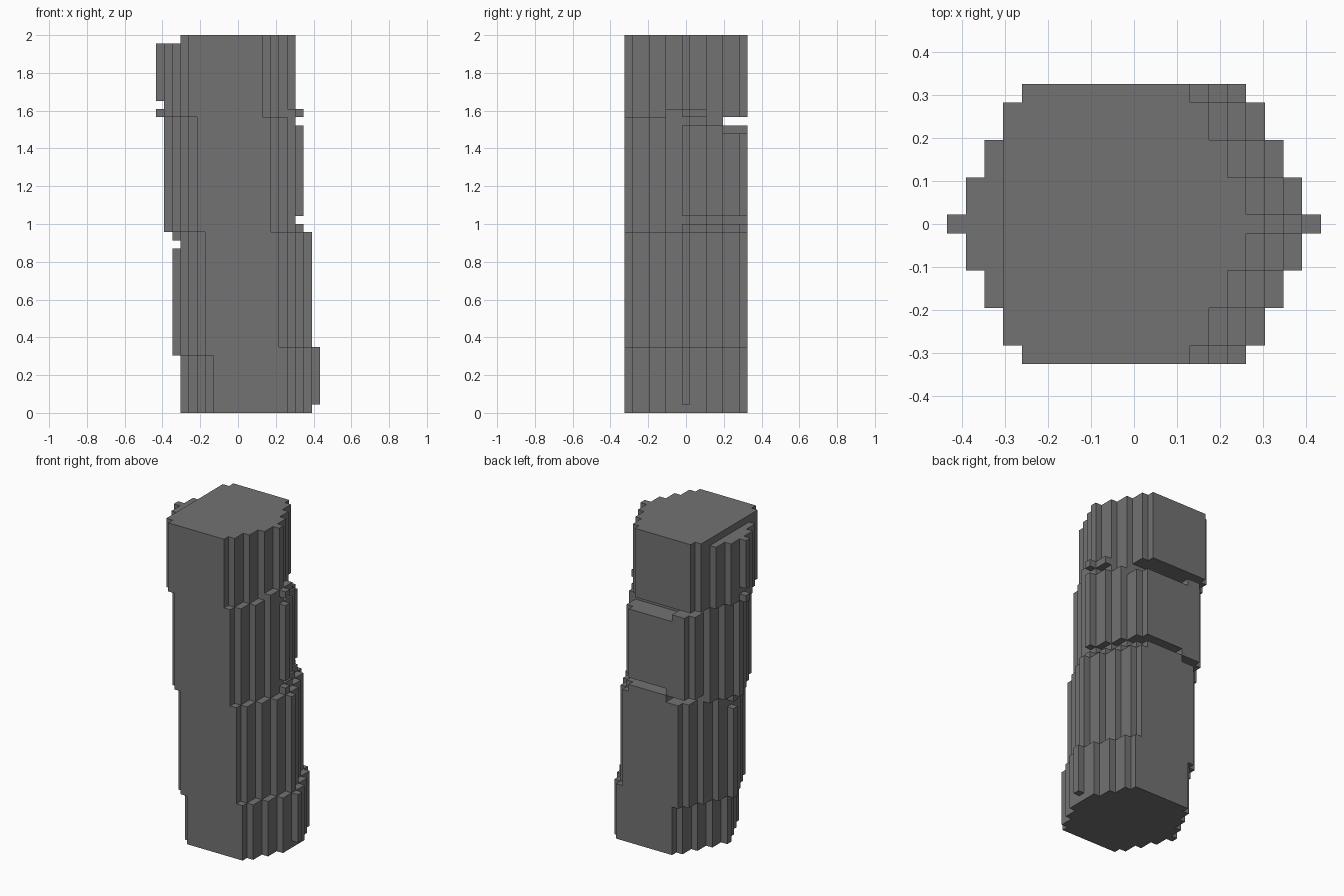
import bpy
import bmesh

cube = bpy.data.objects.get("Cube")
if cube:
    bpy.data.objects.remove(cube, do_unlink=True)

LAYERS, COLUMNS, ROWS = 46, 20, 15
U = 2 / LAYERS                  # size of one block
BACK = 12                       # first row of the cracked back face

stone = bpy.data.materials.new("dark_grey_stone")
stone.use_nodes = True
stone.diffuse_color = (0.17, 0.17, 0.17, 1)
bsdf = stone.node_tree.nodes["Principled BSDF"]
bsdf.inputs["Base Color"].default_value = stone.diffuse_color
bsdf.inputs["Roughness"].default_value = 0.9


def bulge(row):
    """Stepped swelling of the two sides, widest in the middle row."""
    return (min(row, ROWS - 1 - row) + 1) // 2


def slab(bm, z0, z1, left, right, lo=0, hi=COLUMNS, back_lo=0,
         back_hi=COLUMNS, rows=ROWS, shift=None):
    """Extrude one stepped outline; lo and hi trim it, shift moves the right side."""
    west, east = [], []
    for row in range(rows):
        b = bulge(row)
        a = max(left - b, lo)
        c = right + b + (shift(row) if shift else 0)
        c = min(c, hi)
        if row >= BACK:
            a, c = max(a, back_lo), min(c, back_hi)
        west += [(a, row), (a, row + 1)]
        east += [(c, row), (c, row + 1)]
    outline = []
    for p in east + west[::-1]:
        if not outline or outline[-1] != p:
            outline.append(p)
    verts = [bm.verts.new(((x - COLUMNS / 2) * U, (y - ROWS / 2) * U, z0 * U))
             for x, y in outline]
    face = bm.faces.new(verts)
    top = bmesh.ops.extrude_face_region(bm, geom=[face], use_keep_orig=True)
    moved = [g for g in top["geom"] if isinstance(g, bmesh.types.BMVert)]
    bmesh.ops.translate(bm, verts=moved, vec=(0, 0, (z1 - z0) * U))


def section(name, slabs):
    bm = bmesh.new()
    for args, options in slabs:
        slab(bm, *args, **options)
    bmesh.ops.dissolve_limit(bm, angle_limit=0.01, verts=bm.verts, edges=bm.edges)
    bmesh.ops.recalc_face_normals(bm, faces=bm.faces)
    mesh = bpy.data.meshes.new(name)
    bm.to_mesh(mesh)
    bm.free()
    mesh.materials.append(stone)
    bpy.context.collection.objects.link(bpy.data.objects.new(name, mesh))


def back_half_recess(row):
    return -1 if row >= ROWS // 2 else 0


def middle_ledge(row):
    return 1 if 5 <= row <= 9 else 0


# Foot of the leaning column
section("base_section", [
    ((0, 1, 7, 16), {"hi": 19}),
    ((1, 7, 7, 16), {}),
    ((7, 8, 6, 16), {}),
])
# Lower shaft
section("lower_section", [
    ((8, 20, 6, 15), {}),
    ((20, 21, 6, 15), {"lo": 3}),
    ((21, 22, 6, 15), {}),
])
# Middle shaft, cracked at both ends
section("middle_section", [
    ((22, 23, 5, 14), {"back_lo": 8}),
    ((23, 24, 5, 14), {"back_hi": 8, "shift": back_half_recess}),
    ((24, 34, 5, 14), {}),
    ((34, 35, 5, 14), {"back_hi": 7}),
    ((35, 36, 5, 14), {"rows": BACK, "shift": back_half_recess}),
])
# Top block with a lowered rim on one side
section("top_section", [
    ((36, 37, 4, 13), {"shift": middle_ledge}),
    ((37, 38, 4, 13), {"lo": 1}),
    ((38, 45, 4, 13), {}),
    ((45, 46, 4, 13), {"lo": 3}),
])
